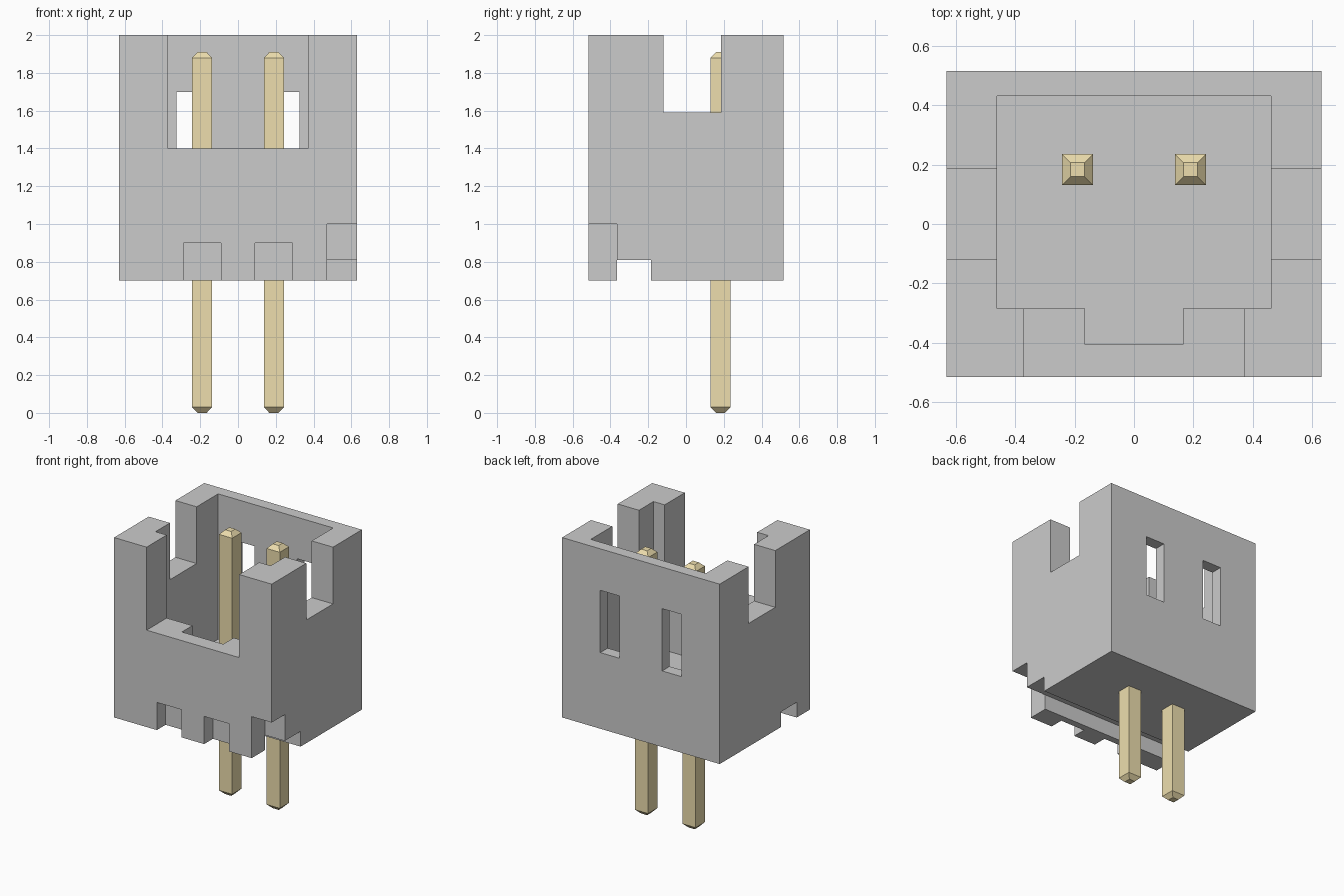
import bpy, bmesh

if "Cube" in bpy.data.objects:
    bpy.data.objects.remove(bpy.data.objects["Cube"])


def box(name, x, y, z):
    """Box from (min, max) ranges."""
    bm = bmesh.new()
    bmesh.ops.create_cube(bm, size=1)
    for v in bm.verts:
        v.co = [r[0] if c < 0 else r[1] for c, r in zip(v.co, (x, y, z))]
    mesh = bpy.data.meshes.new(name)
    bm.to_mesh(mesh)
    bm.free()
    ob = bpy.data.objects.new(name, mesh)
    bpy.context.collection.objects.link(ob)
    return ob


def cut(target, x, y, z):
    """Subtract a box from the target and discard the cutter."""
    cutter = box("cutter", x, y, z)
    cutter.hide_render = True
    mod = target.modifiers.new("cut", 'BOOLEAN')
    mod.operation = 'DIFFERENCE'
    mod.solver = 'EXACT'
    mod.object = cutter
    bpy.context.view_layer.objects.active = target
    bpy.ops.object.modifier_apply(modifier=mod.name)
    bpy.data.objects.remove(cutter)


# Housing shell with its plug cavity and key slot
FLOOR = 0.95
housing = box("housing", (-0.63, 0.63), (-0.515, 0.515), (0.7, 2.0))
cut(housing, (-0.46, 0.46), (-0.285, 0.43), (FLOOR, 2.2))
cut(housing, (-0.165, 0.165), (-0.405, 0.0), (FLOOR, 2.2))

# Open front and side slots
cut(housing, (-0.37, 0.37), (-0.7, -0.2), (1.4, 2.2))
cut(housing, (-0.8, 0.8), (-0.12, 0.185), (1.59, 2.2))

# Groove under the base and the pin-one corner notch
cut(housing, (-0.8, 0.8), (-0.365, -0.185), (0.5, 0.81))
cut(housing, (0.47, 0.8), (-0.7, -0.365), (0.5, 1.0))

# Back windows and front foot notches, one per pin
for s in (-1, 1):
    cut(housing, sorted((s * 0.17, s * 0.325)), (0.35, 0.7), (1.25, 1.7))
    cut(housing, sorted((s * 0.09, s * 0.288)), (-0.7, -0.415), (0.5, 0.9))

# Square gold pins with tapered tips
gold = bpy.data.materials.new("gold")
gold.diffuse_color = (0.85, 0.73, 0.42, 1)
gold.use_nodes = True
gold.node_tree.nodes["Principled BSDF"].inputs["Base Color"].default_value = gold.diffuse_color
PROFILE = [(0.0, 0.024), (0.03, 0.0525), (1.88, 0.0525), (1.91, 0.024)]
for side, px in (("left", -0.19), ("right", 0.19)):
    bm = bmesh.new()
    rings = [[bm.verts.new((px + a * h, 0.183 + b * h, z))
              for a, b in ((-1, -1), (1, -1), (1, 1), (-1, 1))]
             for z, h in PROFILE]
    for lo, hi in zip(rings, rings[1:]):
        for i in range(4):
            j = (i + 1) % 4
            bm.faces.new((lo[i], lo[j], hi[j], hi[i]))
    bm.faces.new(rings[0][::-1])
    bm.faces.new(rings[-1])
    mesh = bpy.data.meshes.new("pin_" + side)
    bm.to_mesh(mesh)
    bm.free()
    mesh.materials.append(gold)
    bpy.context.collection.objects.link(bpy.data.objects.new("pin_" + side, mesh))
